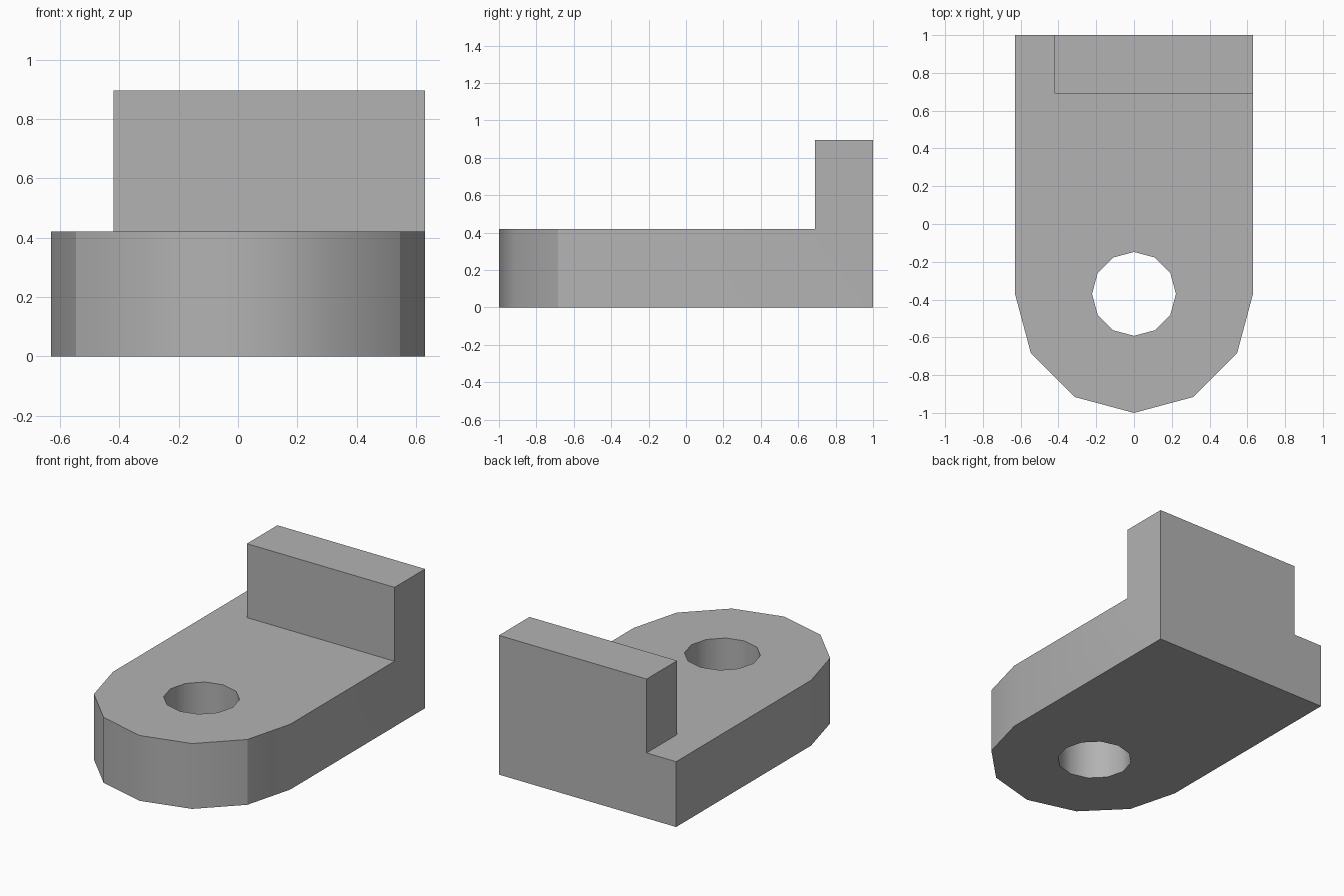
import bpy
import bmesh
from math import sin, cos, pi, radians

cube = bpy.data.objects.get("Cube")
if cube:
    bpy.data.objects.remove(cube, do_unlink=True)

HALF_WIDTH = 0.63
PIVOT_Y = -0.37
PLATE_TOP = 0.42

# Plain grey material
grey = bpy.data.materials.new("plain grey")
grey.use_nodes = True
color = (0.45, 0.45, 0.45, 1)
grey.diffuse_color = color
grey.node_tree.nodes["Principled BSDF"].inputs["Base Color"].default_value = color


def prism(name, outline, bottom, top):
    """Extrude a counter-clockwise xy outline between two heights."""
    bm = bmesh.new()
    base = bm.faces.new([bm.verts.new((x, y, bottom)) for x, y in outline])
    grown = bmesh.ops.extrude_face_region(bm, geom=[base], use_keep_orig=True)
    verts = [v for v in grown["geom"] if isinstance(v, bmesh.types.BMVert)]
    bmesh.ops.translate(bm, verts=verts, vec=(0, 0, top - bottom))
    bmesh.ops.recalc_face_normals(bm, faces=bm.faces)
    mesh = bpy.data.meshes.new(name)
    bm.to_mesh(mesh)
    bm.free()
    mesh.materials.append(grey)
    obj = bpy.data.objects.new(name, mesh)
    bpy.context.collection.objects.link(obj)
    return obj


def arc(radius, start, steps):
    """Points on a circle about the pivot, thirty degrees apart."""
    return [(radius * cos(start + i * pi / 6), PIVOT_Y + radius * sin(start + i * pi / 6))
            for i in range(steps)]


def combine(target, tool, operation):
    mod = target.modifiers.new(operation.lower(), "BOOLEAN")
    mod.operation = operation
    mod.solver = "EXACT"
    mod.object = tool
    bpy.context.view_layer.objects.active = target
    bpy.ops.object.modifier_apply(modifier=mod.name)
    bpy.data.objects.remove(tool, do_unlink=True)


# Base plate with a rounded front end
bracket = prism("bracket", arc(HALF_WIDTH, pi, 7) + [(HALF_WIDTH, 1), (-HALF_WIDTH, 1)],
                0, PLATE_TOP)

# Upright tab at the back, flush with the left side
tab = prism("upright_tab", [(-0.42, 0.69), (HALF_WIDTH, 0.69), (HALF_WIDTH, 1), (-0.42, 1)],
            0, 0.895)
combine(bracket, tab, "UNION")

# Through hole at the centre of the rounded end
hole = prism("hole_cutter", arc(0.222, 0, 12), -0.2, 0.7)
hole.hide_render = True
combine(bracket, hole, "DIFFERENCE")

# Merge coplanar faces and shade the round walls
bm = bmesh.new()
bm.from_mesh(bracket.data)
bmesh.ops.remove_doubles(bm, verts=bm.verts, dist=0.0001)
bmesh.ops.dissolve_limit(bm, angle_limit=radians(1), verts=bm.verts, edges=bm.edges)
bm.to_mesh(bracket.data)
bm.free()

bpy.ops.object.select_all(action="DESELECT")
bracket.select_set(True)
bpy.context.view_layer.objects.active = bracket
bpy.ops.object.shade_smooth_by_angle(angle=radians(31))

# Crease the outer corners where the rounded end meets the sides
for edge in bracket.data.edges:
    a, b = (bracket.data.vertices[i].co for i in edge.vertices)
    if abs(a.z - b.z) > 0.1 and 0.5 < abs(a.x) < 0.6:
        edge.use_edge_sharp = True
